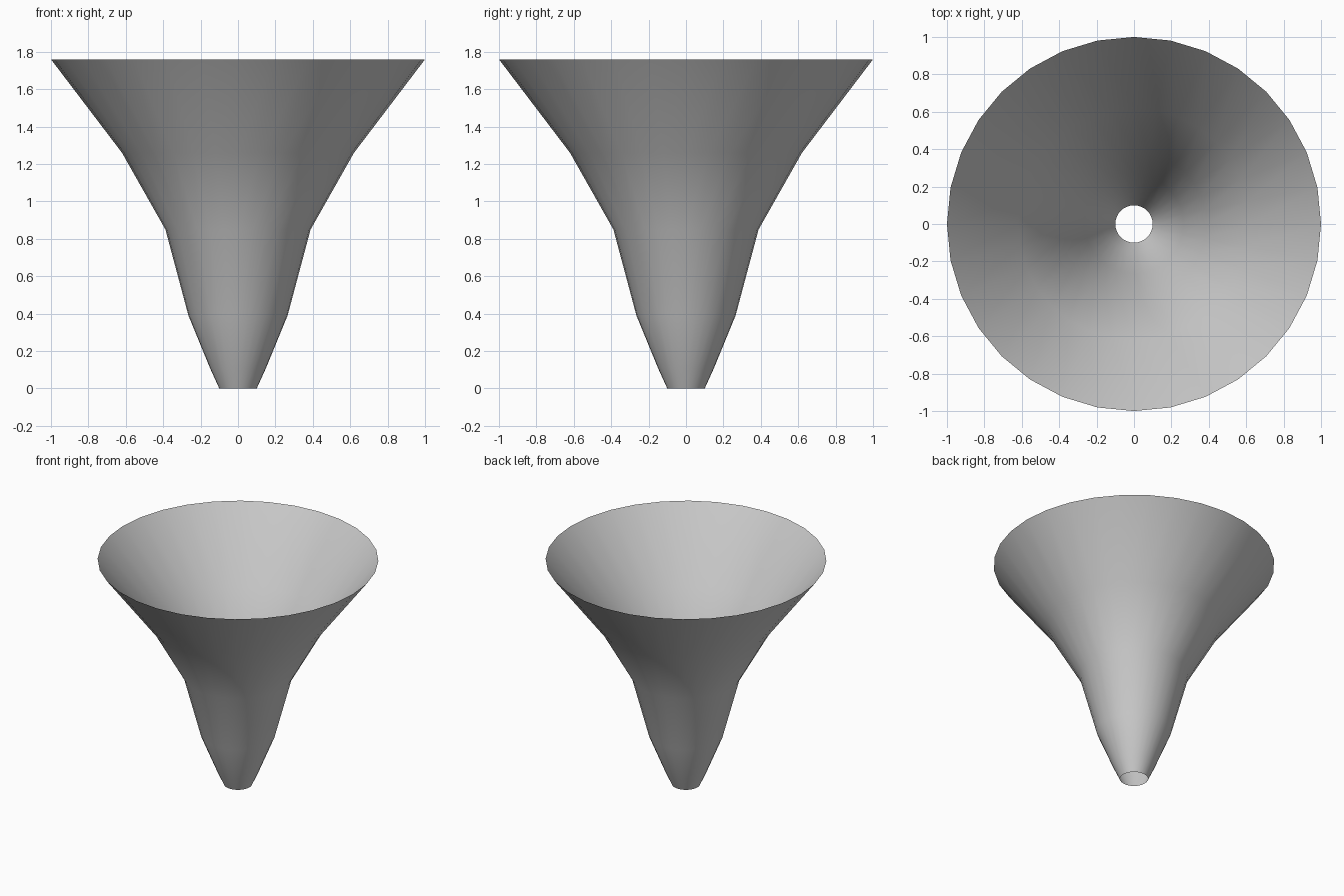
import bpy
import bmesh
from math import cos, sin, tau

cube = bpy.data.objects.get("Cube")
if cube:
    bpy.data.objects.remove(cube, do_unlink=True)

SIDES = 32
# Radius and height of each ring, from spout to rim
PROFILE = [(0.1, 0), (0.15, 0.11), (0.265, 0.39), (0.388, 0.85), (0.62, 1.26), (1, 1.76)]

# Plain grey material
grey = bpy.data.materials.new("light_grey")
grey.use_nodes = True
colour = (0.6, 0.6, 0.6, 1)
grey.diffuse_color = colour
grey.node_tree.nodes["Principled BSDF"].inputs["Base Color"].default_value = colour

# Open funnel shell: rings of vertices bridged with quads
bm = bmesh.new()
rings = [[bm.verts.new((r * cos(tau * i / SIDES), r * sin(tau * i / SIDES), z))
          for i in range(SIDES)] for r, z in PROFILE]
for low, high in zip(rings, rings[1:]):
    for i in range(SIDES):
        j = (i + 1) % SIDES
        bm.faces.new((low[i], low[j], high[j], high[i])).smooth = True

mesh = bpy.data.meshes.new("funnel")
bm.to_mesh(mesh)
bm.free()
mesh.materials.append(grey)
funnel = bpy.data.objects.new("funnel", mesh)
bpy.context.collection.objects.link(funnel)
